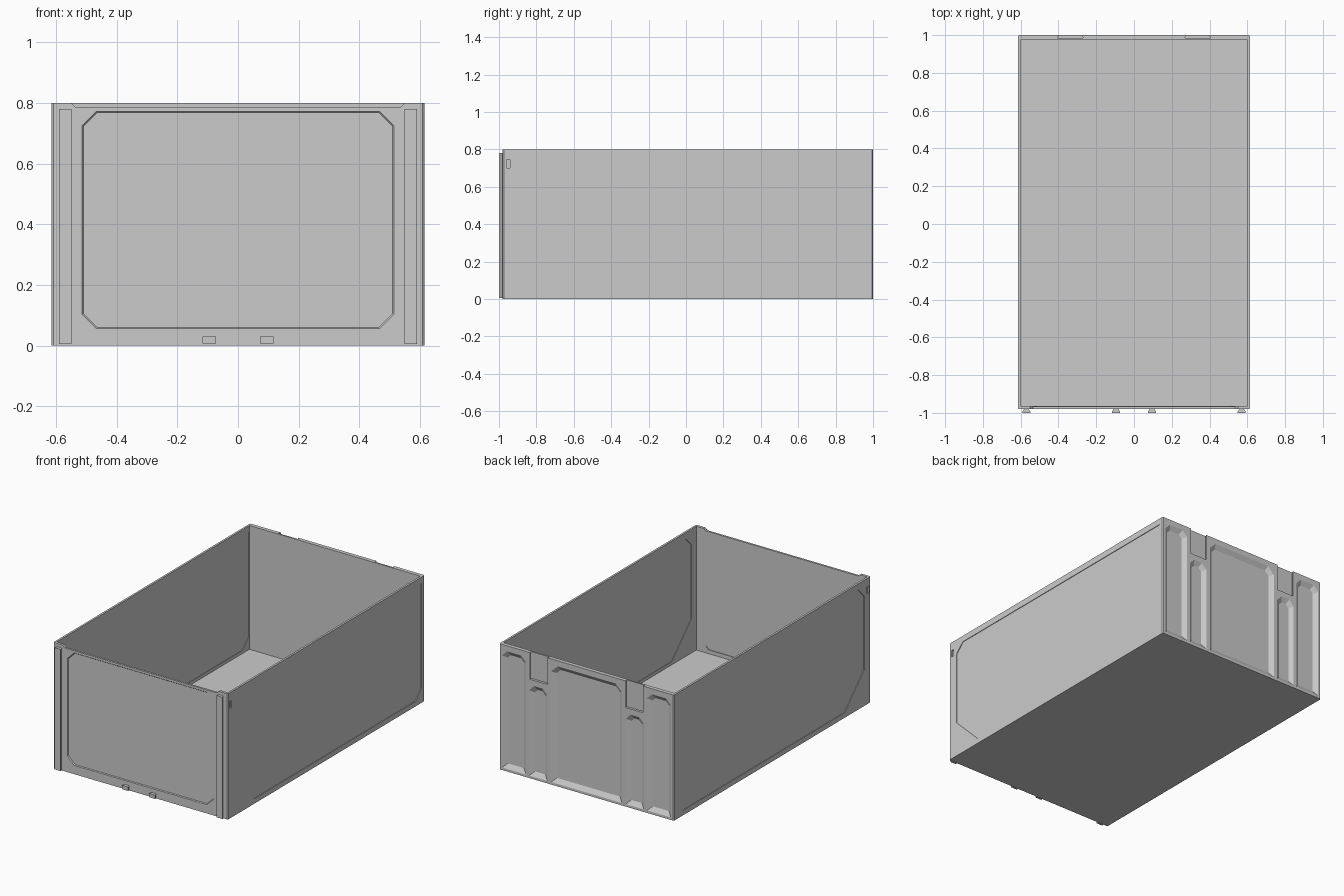
import bpy, bmesh

if "Cube" in bpy.data.objects:
    bpy.data.objects.remove(bpy.data.objects["Cube"])


def loft(name, ring_a, ring_b):
    """Closed solid between two matching rings of 3D points."""
    bm = bmesh.new()
    a = [bm.verts.new(p) for p in ring_a]
    b = [bm.verts.new(p) for p in ring_b]
    n = len(a)
    bm.faces.new(a)
    bm.faces.new(b[::-1])
    for i in range(n):
        bm.faces.new((a[i], b[i], b[(i + 1) % n], a[(i + 1) % n]))
    bmesh.ops.recalc_face_normals(bm, faces=bm.faces)
    mesh = bpy.data.meshes.new(name)
    bm.to_mesh(mesh)
    bm.free()
    ob = bpy.data.objects.new(name, mesh)
    bpy.context.collection.objects.link(ob)
    return ob


def outline(u0, u1, v0, v1, c=(0, 0, 0, 0)):
    """Rectangle with chamfers c = lower-left, lower-right, upper-right, upper-left."""
    bl, br, tr, tl = c
    pts = [(u0, v0 + bl), (u0 + bl, v0), (u1 - br, v0), (u1, v0 + br),
           (u1, v1 - tr), (u1 - tr, v1), (u0 + tl, v1), (u0, v1 - tl)]
    out = []
    for p in pts:
        if p not in out:
            out.append(p)
    return out


def on_x(pts, x):
    return [(x, u, v) for u, v in pts]


def on_y(pts, y):
    return [(u, y, v) for u, v in pts]


def on_z(pts, z):
    return [(u, v, z) for u, v in pts]


def block(name, x0, x1, y0, y1, z0, z1):
    r = outline(x0, x1, y0, y1)
    return loft(name, on_z(r, z0), on_z(r, z1))


# Outer shell with slightly chamfered upright corners
W, F, B, H = 0.615, -0.98, 1.0, 0.8
shell = outline(-W, W, F, B, (0.006,) * 4)
body = loft("crate_body", on_z(shell, 0), on_z(shell, H))

# Hollow interior
cutters = [block("interior_cut", -0.602, 0.602, -0.963, 0.975, 0.012, 1.0)]

# Dipped top edge of the front wall
dip = [(-0.55, 0.82), (-0.55, 0.8), (-0.535, 0.786), (0.535, 0.786), (0.55, 0.8), (0.55, 0.82)]
cutters.append(loft("front_dip_cut", on_y(dip, -1.05), on_y(dip, -0.94)))

# Front panel: chamfered recess outside, wider thin area inside
panel = outline(-0.515, 0.515, 0.055, 0.773, (0.047,) * 4)
panel_in = outline(-0.51, 0.51, 0.06, 0.768, (0.045,) * 4)
cutters.append(loft("front_panel_cut", on_y(panel, -0.981), on_y(panel_in, -0.975)))
thin = outline(-0.535, 0.535, 0.036, 0.85, (0.02, 0.02, 0, 0))
cutters.append(loft("front_inner_cut", on_y(thin, -0.967), on_y(thin, -0.95)))

# Side panels, recessed on both faces, and small latch slots
side = outline(-0.915, 0.968, 0.032, 0.76, (0.197, 0.06, 0, 0.06))
for s in (-1, 1):
    cutters.append(loft("side_panel_cut", on_x(side, s * 0.63), on_x(side, s * 0.611)))
    cutters.append(loft("side_inner_cut", on_x(side, s * 0.605), on_x(side, s * 0.59)))
    slot = outline(-0.96, -0.942, 0.70, 0.745)
    cutters.append(loft("latch_slot_cut", on_x(slot, s * 0.63), on_x(slot, s * 0.606)))


# Rear wall: tapered pockets and two hook slots
def pocket(x0, x1, z0, z1, c):
    t = 0.028
    a = outline(x0, x1, z0, z1, (0, 0, c, c))
    b = outline(x0 + t, x1 - t, z0 + t, z1 - t, (0, 0, c * 0.6, c * 0.6))
    cutters.append(loft("pocket_cut", on_y(a, 1.0005), on_y(b, 0.982)))


pocket(-0.25, 0.25, 0.015, 0.765, 0.045)
for s in (-1, 1):
    for x0, x1, top in ((0.425, 0.595, 0.765), (0.275, 0.405, 0.595)):
        pocket(min(s * x0, s * x1), max(s * x0, s * x1), 0.015, top, 0.035)
    # Dovetail slot, wider at its inner side
    c = s * 0.337
    tail = [(c - 0.055, 1.01), (c - 0.068, 0.985), (c + 0.068, 0.985), (c + 0.055, 1.01)]
    cutters.append(loft("hook_slot_cut", on_z(tail, 0.63), on_z(tail, 0.85)))

# Apply all cuts, then drop the cutters
for cutter in cutters:
    cutter.hide_render = True
    mod = body.modifiers.new("cut", 'BOOLEAN')
    mod.operation = 'DIFFERENCE'
    mod.solver = 'EXACT'
    mod.object = cutter
graph = bpy.context.evaluated_depsgraph_get()
result = bpy.data.meshes.new_from_object(body.evaluated_get(graph))
body.modifiers.clear()
body.data = result
for cutter in cutters:
    bpy.data.objects.remove(cutter, do_unlink=True)


# Dovetail rails and small lower tabs on the front
def dovetail(name, cx, half, z0, z1):
    p = [(cx - half, -1.0), (cx + half, -1.0), (cx + half, -0.994), (cx + half - 0.01, -0.979),
         (cx - half + 0.01, -0.979), (cx - half, -0.994)]
    loft(name, on_z(p, z0), on_z(p, z1))


for s, label in ((-1, "left"), (1, "right")):
    dovetail("front_rail_" + label, s * 0.57, 0.021, 0.005, 0.78)
    dovetail("front_tab_" + label, s * 0.095, 0.022, 0.006, 0.03)
